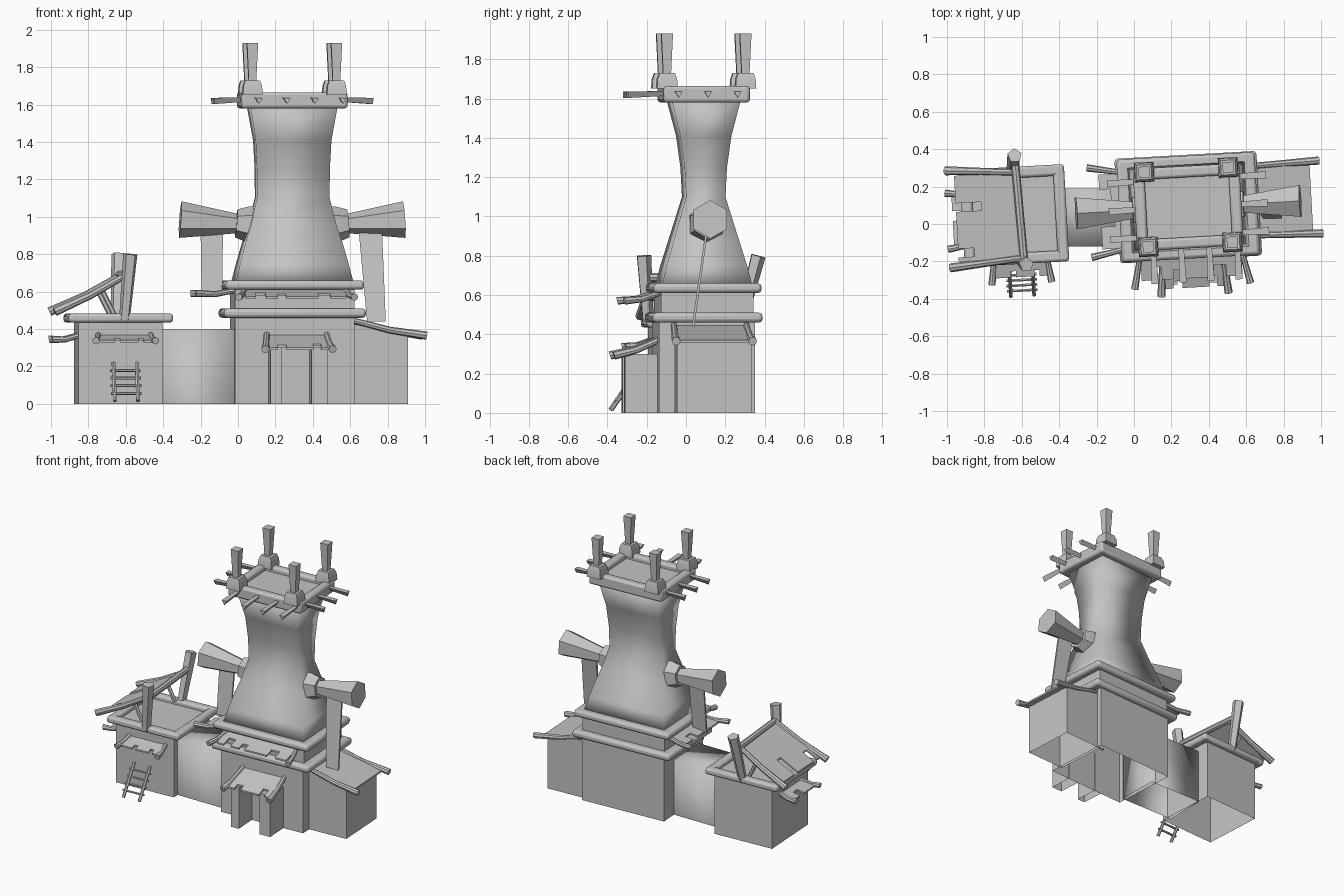
import bpy, bmesh, math
from mathutils import Matrix, Vector

cube = bpy.data.objects.get("Cube")
if cube:
    bpy.data.objects.remove(cube, do_unlink=True)

gray = bpy.data.materials.new("plain_gray")
gray.use_nodes = True
gray.diffuse_color = (0.55, 0.55, 0.55, 1)
gray.node_tree.nodes["Principled BSDF"].inputs["Base Color"].default_value = gray.diffuse_color

# Each building is laid out around its own slightly turned centre
TURN = Matrix.Rotation(math.radians(3.2), 4, 'Z')
MAIN = Matrix.Translation((0.29, 0.09, 0)) @ TURN
HUT = Matrix.Translation((-0.64, 0.045, 0)) @ TURN
WORLD = Matrix.Identity(4)


def finish(name, bm, place, smooth=False, bevel=0):
    bmesh.ops.recalc_face_normals(bm, faces=bm.faces)
    bm.transform(place)
    mesh = bpy.data.meshes.new(name)
    bm.to_mesh(mesh)
    bm.free()
    mesh.materials.append(gray)
    obj = bpy.data.objects.new(name, mesh)
    bpy.context.collection.objects.link(obj)
    if bevel:
        mod = obj.modifiers.new("rounding", 'BEVEL')
        mod.width, mod.segments = bevel, 2
    bpy.ops.object.select_all(action='DESELECT')
    obj.select_set(True)
    bpy.context.view_layer.objects.active = obj
    if smooth:
        bpy.ops.object.shade_smooth()
    else:
        bpy.ops.object.shade_smooth_by_angle(angle=math.radians(40))
    return obj


def box(name, place, xs, ys, zs, drop=0, bevel=0, smooth=False, is_open=False):
    """Box between limits; drop lowers the top at the +x side."""
    bm = bmesh.new()
    bmesh.ops.create_cube(bm, size=1)
    for v in bm.verts:
        right, back, top = (c > 0 for c in v.co)
        v.co = (xs[right], ys[back], zs[top] - drop * (right and top))
    if is_open:
        low = [f for f in bm.faces if all(v.co.z == zs[0] for v in f.verts)]
        bmesh.ops.delete(bm, geom=low, context='FACES_ONLY')
    return finish(name, bm, place, smooth, bevel)


def loft(name, place, rings, smooth=False):
    bm = bmesh.new()
    loops = [[bm.verts.new(p) for p in ring] for ring in rings]
    n = len(loops[0])
    for a, b in zip(loops, loops[1:]):
        for i in range(n):
            j = (i + 1) % n
            bm.faces.new((a[i], a[j], b[j], b[i]))
    bm.faces.new(loops[0])
    bm.faces.new(loops[-1])
    return finish(name, bm, place, smooth)


def tube(name, place, pts, radii, sides=6, phase=0):
    """Log or cone along a path, one radius per point."""
    pts = [Vector(p) for p in pts]
    d = (pts[-1] - pts[0]).normalized()
    side = d.cross(Vector((0, 0, 1)) if abs(d.z) < 0.9 else Vector((0, 1, 0))).normalized()
    up = side.cross(d)
    angles = [phase + math.tau * i / sides for i in range(sides)]
    loft(name, place, [[p + r * (math.cos(t) * up + math.sin(t) * side) for t in angles]
                       for p, r in zip(pts, radii)])


def frame(name, place, hx, hy, z, w):
    """Rounded beams around a rectangle."""
    for s, tag in ((-1, "a"), (1, "b")):
        y = sorted((s * hy, s * (hy - w)))
        x = sorted((s * hx, s * (hx - w)))
        box(name + "_long_" + tag, place, (-hx, hx), y, z, bevel=0.015)
        box(name + "_short_" + tag, place, x, (-hy, hy), z, bevel=0.015)


def awning(name, place, a, along, down, notches, r=0.018, spread=0.02, reach=1.3):
    """Thin notched plate carried by two sagging side logs."""
    a, along, down = Vector(a), Vector(along), Vector(down)
    outline = [(0, 0), (1, 0), (1, 1)]
    for u0, u1, depth in reversed(notches):
        outline += [(u1, 1), (u1, 1 - depth), (u0, 1 - depth), (u0, 1)]
    outline.append((0, 1))
    bm = bmesh.new()
    face = bm.faces.new([bm.verts.new(a + along * u + down * v) for u, v in outline])
    solid = bmesh.ops.extrude_face_region(bm, geom=[face])
    for v in solid["geom"]:
        if isinstance(v, bmesh.types.BMVert):
            v.co.z -= 0.012
    finish(name + "_plate", bm, place)
    for s, start, tag in ((-1, a, "a"), (1, a + along, "b")):
        out = along.normalized() * s * spread
        mid = start + down * reach * 0.5 + out * 0.5 - Vector((0, 0, 0.008))
        end = start + down * reach + out + Vector((0, 0, 0.006))
        tube(name + "_log_" + tag, place, [start, mid, end], [r * 0.8, r * 0.9, r * 1.1], 8)


# Main building body and stacked ledges
box("main_body", MAIN, (-0.32, 0.32), (-0.245, 0.245), (0, 0.47), is_open=True)
box("lower_ledge", MAIN, (-0.38, 0.38), (-0.28, 0.28), (0.46, 0.51), bevel=0.018)
box("ledge_core", MAIN, (-0.32, 0.32), (-0.235, 0.235), (0.5, 0.62))
box("upper_ledge", MAIN, (-0.37, 0.37), (-0.275, 0.275), (0.61, 0.66), bevel=0.018)

# Waisted tower
profile = [(0.65, 0.315, 0.23), (0.75, 0.29, 0.205), (0.85, 0.263, 0.175), (0.95, 0.23, 0.145),
           (1.1, 0.195, 0.1), (1.25, 0.195, 0.108), (1.41, 0.203, 0.13), (1.6, 0.235, 0.178)]
loft("tower", MAIN, [[(-x, -y, z), (x, -y, z), (x, y, z), (-x, y, z)] for z, x, y in profile], True)

# Tower crown with corner posts and pegs
frame("crown", MAIN, 0.285, 0.22, (1.58, 1.665), 0.06)
box("crown_floor", MAIN, (-0.25, 0.25), (-0.19, 0.19), (1.585, 1.63))
for x in (-0.225, 0.225):
    for y in (-0.2, 0.2):
        tube("post_foot", MAIN, [(x, y, 1.65), (x, y, 1.7), (x, y, 1.73)],
             [0.075, 0.07, 0.055], 4, math.pi / 4)
        tube("crown_post", MAIN, [(x, y, 1.72), (x, y, 1.93)], [0.028, 0.042], 4, math.pi / 4)
for x in (-0.2, -0.05, 0.1, 0.25):
    tube("front_peg", MAIN, [(x, -0.2, 1.63), (x, -0.4, 1.625)], [0.016, 0.022], 3, math.pi)
for s in (-1, 1):
    for y in (-0.15, 0, 0.15):
        tube("side_peg", MAIN, [(s * 0.27, y, 1.63), (s * 0.425, y, 1.625)],
             [0.016, 0.022], 3, math.pi)

# Side horns
for s in (-1, 1):
    tube("horn_socket", MAIN, [(s * 0.18, 0, 0.955), (s * 0.24, 0, 0.96), (s * 0.3, 0, 0.965)],
         [0.1, 0.095, 0.075])
    tube("horn", MAIN, [(s * 0.28, 0, 0.963), (s * 0.6, 0, 0.985)], [0.05, 0.098])

# Flat chutes hanging below the horns
loft("left_chute", WORLD, [[(x0, y, z), (x1, y, z), (x1, y + 0.012, z), (x0, y + 0.012, z)]
                           for x0, x1, y, z in ((0.645, 0.77, 0.1, 0.93), (0.69, 0.79, 0.03, 0.44))])
loft("right_chute", WORLD, [[(x0, y, z), (x1, y, z), (x1, y + 0.012, z), (x0, y + 0.012, z)]
                            for x0, x1, y, z in ((-0.2, -0.08, 0.07, 0.93), (-0.195, -0.085, 0.03, 0.58))])

# Awnings between the ledges
awning("front_awning", MAIN, (-0.27, -0.24, 0.61), (0.54, 0, 0), (0, -0.14, -0.035),
       [(0.1, 0.2, 0.5), (0.32, 0.4, 0.35), (0.72, 0.84, 0.45)], spread=0.04)
awning("side_awning", MAIN, (-0.32, 0.2, 0.605), (0, -0.4, 0), (-0.15, 0, -0.015),
       [(0.2, 0.35, 0.4), (0.6, 0.7, 0.5)], spread=0.04, reach=1.4)

# Lean-to annex
box("annex", MAIN, (0.3, 0.61), (-0.17, 0.21), (0, 0.43), drop=0.065, is_open=True)
awning("annex_roof", MAIN, (0.32, 0.2, 0.445), (0, -0.37, 0), (0.34, 0, -0.075),
       [], r=0.02, spread=0.01, reach=1.15)

# Entrance porch
box("porch_pillar_right", MAIN, (-0.14, -0.08), (-0.41, -0.24), (0, 0.3), is_open=True)
box("porch_pillar_left", MAIN, (0.08, 0.165), (-0.41, -0.24), (0, 0.3), is_open=True)
awning("porch_roof", MAIN, (-0.15, -0.24, 0.37), (0.32, 0, 0), (0, -0.19, -0.07),
       [(0.15, 0.3, 0.2), (0.75, 0.88, 0.3)], r=0.02, reach=1.2)

# Connecting passage
box("passage", WORLD, (-0.43, 0), (-0.12, 0.19), (0, 0.4), smooth=True, is_open=True)

# Hut with beamed rim
box("hut_body", HUT, (-0.225, 0.225), (-0.225, 0.225), (0, 0.45), is_open=True)
frame("hut_rim", HUT, 0.28, 0.26, (0.435, 0.482), 0.06)

# Hut roof on two posts
tube("front_roof_post", HUT, [(0.02, -0.24, 0.45), (0.05, -0.265, 0.8)], [0.03, 0.04], 5)
tube("back_roof_post", HUT, [(0.0, 0.23, 0.45), (0.02, 0.32, 0.8)], [0.03, 0.04], 5)
tube("ridge_beam", HUT, [(0.04, -0.27, 0.69), (0.02, 0.28, 0.69)], [0.022, 0.022], 8)
awning("hut_roof", HUT, (0.03, 0.23, 0.69), (0, -0.46, 0), (-0.34, 0, -0.18),
       [(0.32, 0.42, 0.4), (0.85, 0.95, 0.25)], r=0.022, spread=0.03, reach=1.13)
for y in (-0.2, 0.2):
    tube("roof_strut", HUT, [(-0.03, y, 0.47), (-0.1, y, 0.61)], [0.014, 0.014])

# Hut awnings
awning("hut_side_awning", HUT, (-0.22, 0.12, 0.365), (0, -0.26, 0), (-0.11, 0, -0.02),
       [(0.3, 0.5, 0.5)])
awning("hut_front_awning", HUT, (-0.12, -0.22, 0.37), (0.28, 0, 0), (0, -0.11, -0.03),
       [(0.3, 0.4, 0.3), (0.75, 0.85, 0.3)])

# Ladder
foot, head = Vector((0.02, -0.43, 0.015)), Vector((0.02, -0.29, 0.22))
for s in (-1, 1):
    side = Vector((s * 0.062, 0, 0))
    tube("ladder_rail", HUT, [foot + side, head + side], [0.011, 0.011])
for i in range(4):
    p = foot.lerp(head, 0.2 + 0.2 * i)
    side = Vector((0.082, 0, 0))
    tube("ladder_rung", HUT, [p - side, p + side], [0.008, 0.008])
